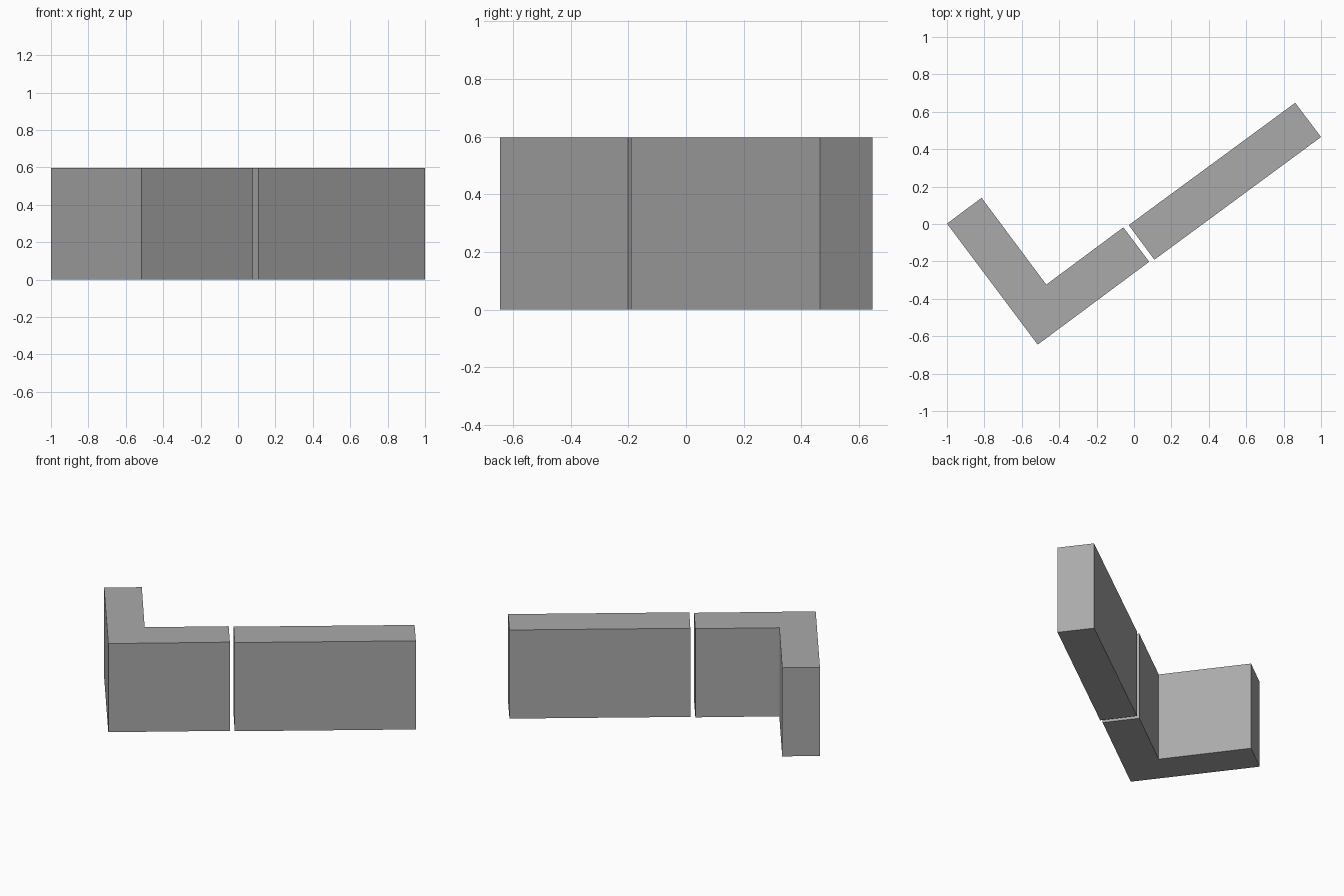
import bpy
import bmesh

cube = bpy.data.objects.get("Cube")
if cube:
    bpy.data.objects.remove(cube, do_unlink=True)

HEIGHT = 0.597

# Plain grey for both wall pieces
GREY = (0.4, 0.4, 0.4, 1.0)
grey = bpy.data.materials.new("plain_grey")
grey.use_nodes = True
grey.diffuse_color = GREY
grey.node_tree.nodes["Principled BSDF"].inputs["Base Color"].default_value = GREY


def extrude_plan(name, outline):
    """Raise a counter-clockwise floor outline into a flat-sided wall."""
    bm = bmesh.new()
    base = bm.faces.new([bm.verts.new((x, y, 0)) for x, y in outline])
    top = bmesh.ops.extrude_face_region(bm, geom=[base], use_keep_orig=True)
    verts = [g for g in top["geom"] if isinstance(g, bmesh.types.BMVert)]
    bmesh.ops.translate(bm, verts=verts, vec=(0, 0, HEIGHT))
    bmesh.ops.recalc_face_normals(bm, faces=bm.faces)
    mesh = bpy.data.meshes.new(name)
    bm.to_mesh(mesh)
    bm.free()
    mesh.materials.append(grey)
    obj = bpy.data.objects.new(name, mesh)
    bpy.context.collection.objects.link(obj)
    return obj


# L-shaped corner wall
extrude_plan("corner_wall", [
    (-1.0, 0.002), (-0.515, -0.645), (0.081, -0.202),
    (-0.057, -0.018), (-0.469, -0.324), (-0.815, 0.14)])

# Straight wall continuing the line past a narrow gap
extrude_plan("straight_wall", [
    (-0.028, -0.006), (0.109, -0.191), (1.0, 0.465), (0.862, 0.648)])
